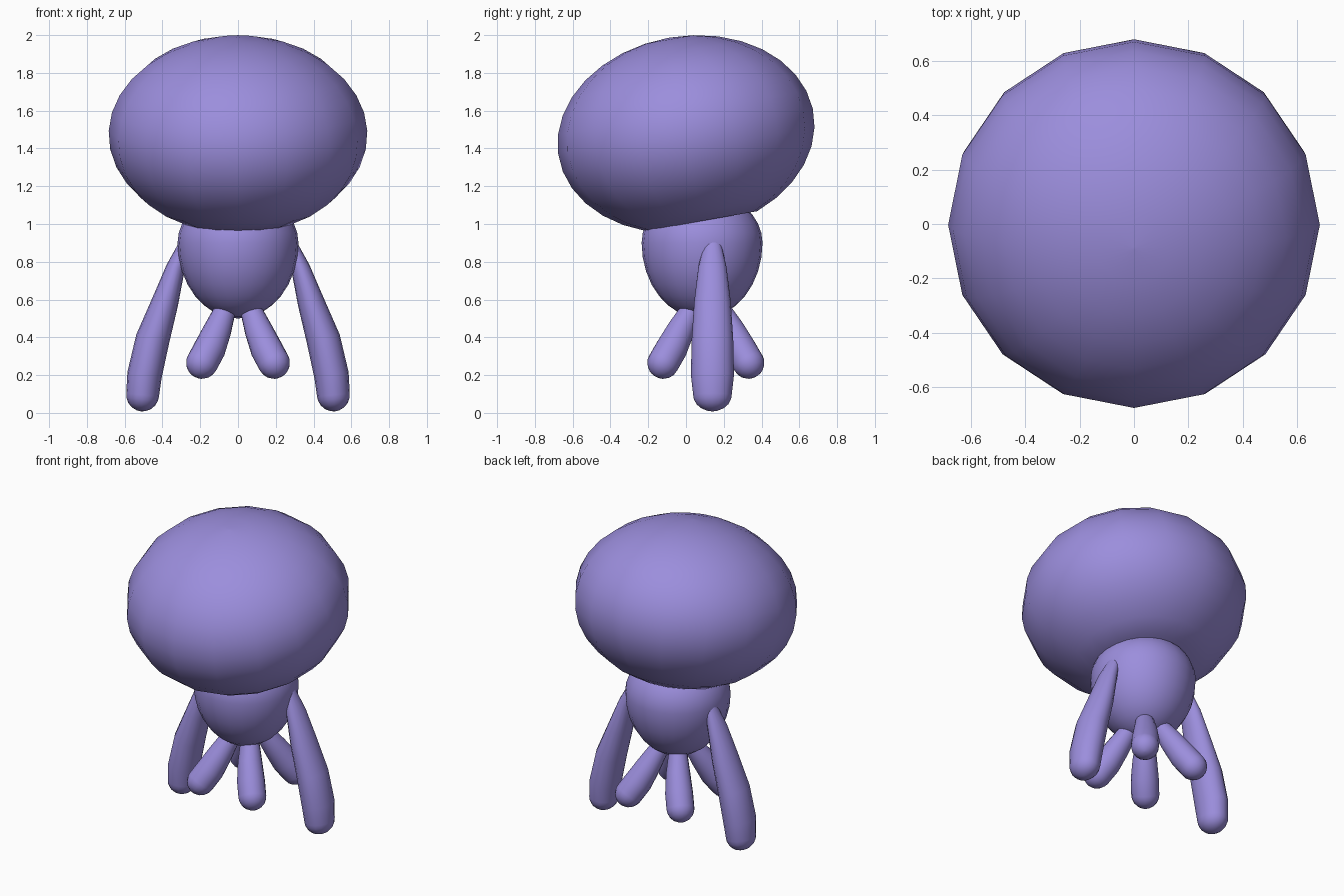
import bpy, math
from mathutils import Vector, Matrix

if "Cube" in bpy.data.objects:
    bpy.data.objects.remove(bpy.data.objects["Cube"])

mat = bpy.data.materials.new("purple")
mat.diffuse_color = (0.33, 0.27, 0.72, 1)
mat.use_nodes = True
mat.node_tree.nodes["Principled BSDF"].inputs["Base Color"].default_value = mat.diffuse_color


def make(name, rings, smooth_angle=50):
    """Skin a list of equal-length rings and close both ends."""
    n = len(rings[0])
    verts = [v for ring in rings for v in ring]
    faces = [(k * n + i, k * n + (i + 1) % n, (k + 1) * n + (i + 1) % n, (k + 1) * n + i)
             for k in range(len(rings) - 1) for i in range(n)]
    faces += [tuple(reversed(range(n))), tuple(range(len(verts) - n, len(verts)))]
    mesh = bpy.data.meshes.new(name)
    mesh.from_pydata(verts, [], faces)
    mesh.materials.append(mat)
    obj = bpy.data.objects.new(name, mesh)
    bpy.context.collection.objects.link(obj)
    bpy.ops.object.select_all(action='DESELECT')
    obj.select_set(True)
    bpy.context.view_layer.objects.active = obj
    bpy.ops.object.mode_set(mode='EDIT')
    bpy.ops.mesh.select_all(action='SELECT')
    bpy.ops.mesh.normals_make_consistent(inside=False)
    bpy.ops.object.mode_set(mode='OBJECT')
    bpy.ops.object.shade_smooth_by_angle(angle=math.radians(smooth_angle))
    return obj


def circle(centre, u, v, n=16):
    c = Vector(centre)
    return [c + u * math.cos(2 * math.pi * i / n) + v * math.sin(2 * math.pi * i / n)
            for i in range(n)]


def lathe(name, profile, n=16):
    return make(name, [circle((0, 0, z), Vector((r, 0, 0)), Vector((0, r, 0)), n)
                       for r, z in profile])


def limb(name, path):
    """Tapered tube with domed ends; path points are x, y, z, thickness, side thickness."""
    pts = [(Vector(p[:3]), p[3], p[4]) for p in path]
    rings = []

    def add(c, t, a, b):
        side = t.cross(Vector((0, 0, 1))).normalized()
        rings.append(circle(c, side * b, side.cross(t) * a))

    def dome(p, t, sign):
        steps = (15, 35, 55, 75, 88)
        for d in (reversed(steps) if sign < 0 else steps):
            s, k = math.sin(math.radians(d)), math.cos(math.radians(d))
            add(p[0] + t * sign * s * p[1], t, p[1] * k, p[2] * k)

    last = len(pts) - 1
    tangents = [(pts[min(i + 1, last)][0] - pts[max(i - 1, 0)][0]).normalized()
                for i in range(last + 1)]
    dome(pts[0], tangents[0], -1)
    for p, t in zip(pts, tangents):
        add(p[0], t, p[1], p[2])
    dome(pts[-1], tangents[-1], 1)
    return make(name, rings)


# Tilted oval head with a flat underside
angles = [math.radians(-64 + 11 * i) for i in range(14)] + [math.radians(89.5)]
head = lathe("head", [(0.685 * math.cos(a), 0.519 * math.sin(a)) for a in angles])
head.matrix_world = Matrix.Translation((0, 0, 1.475)) @ Matrix.Rotation(math.radians(10), 4, 'X')

# Egg-shaped body, blunter at the top
profile = []
for i in range(17):
    a = math.radians(-89.5 + 179 * i / 16)
    profile.append((0.32 * math.cos(a), (0.40 if a < 0 else 0.27) * math.sin(a)))
body = lathe("body", profile, 24)
body.location = (0, 0.085, 0.9)

# Long arms reaching the ground
arm = [(0.28, 0.90, 0.03, 0.045), (0.33, 0.77, 0.05, 0.075), (0.386, 0.587, 0.071, 0.097),
       (0.452, 0.39, 0.09, 0.110), (0.495, 0.20, 0.092, 0.114), (0.505, 0.095, 0.087, 0.102)]
for side, s in (("left", -1), ("right", 1)):
    limb(side + "_arm", [(s * x, 0.14, z, a, b) for x, z, a, b in arm])

# Four short legs splayed diagonally
leg = [(0.05, 0.06, 0.60, 0.045), (0.07, 0.08, 0.54, 0.058), (0.108, 0.132, 0.44, 0.074),
       (0.15, 0.182, 0.34, 0.085), (0.19, 0.225, 0.265, 0.085)]
for side, sx in (("left", -1), ("right", 1)):
    for end, sy in (("front", -1), ("back", 1)):
        limb(f"{end}_{side}_leg", [(sx * x, 0.105 + sy * y, z, r, r) for x, y, z, r in leg])
